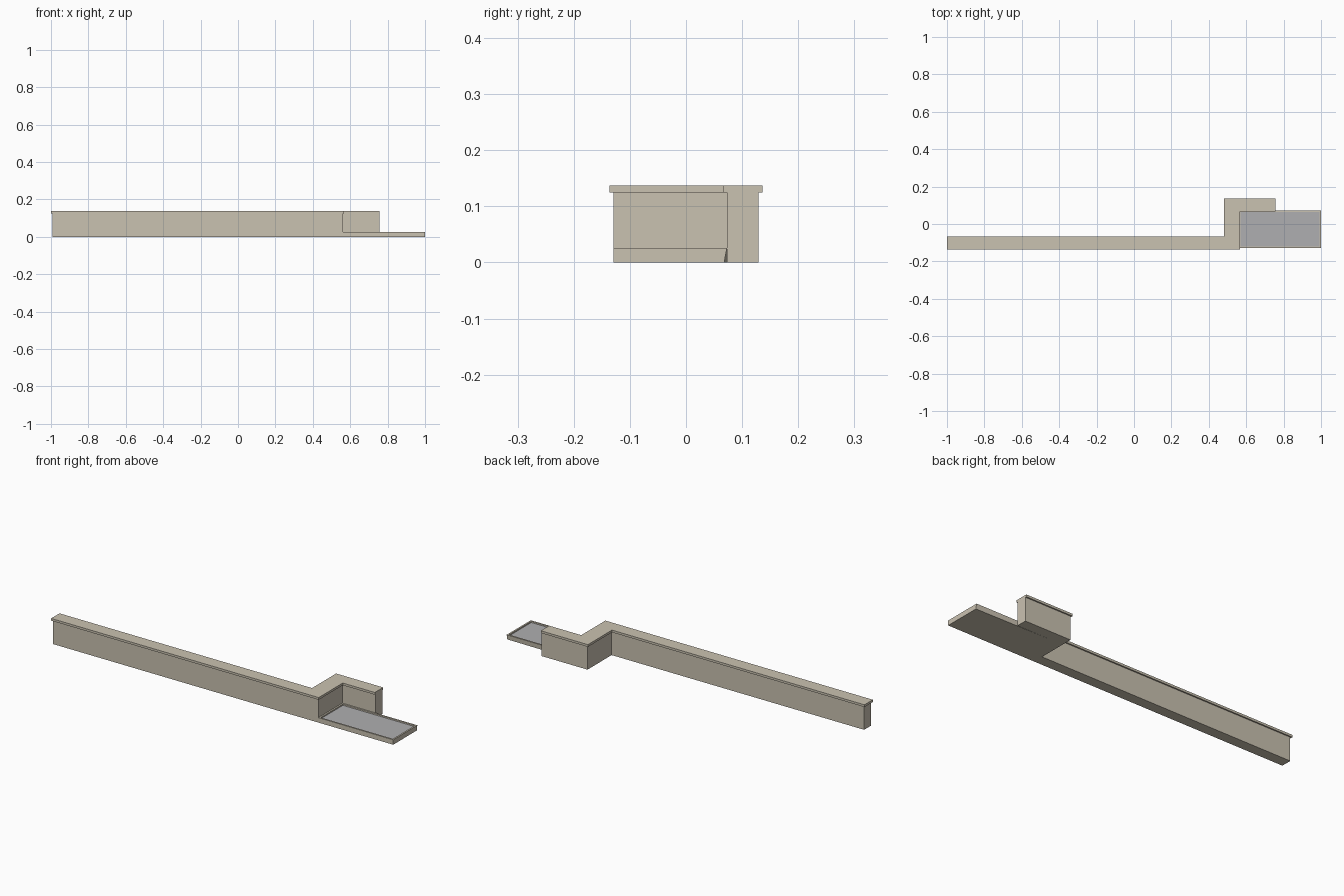
import bpy, bmesh

cube = bpy.data.objects.get("Cube")
if cube:
    bpy.data.objects.remove(cube, do_unlink=True)


def material(name, colour):
    m = bpy.data.materials.new(name)
    m.use_nodes = True
    m.diffuse_color = (*colour, 1)
    m.node_tree.nodes["Principled BSDF"].inputs["Base Color"].default_value = (*colour, 1)
    return m


stone = material("beige stone", (0.59, 0.54, 0.44))
paving = material("grey paving", (0.43, 0.43, 0.44))


def add_object(name, bm, *mats):
    bmesh.ops.recalc_face_normals(bm, faces=bm.faces)
    mesh = bpy.data.meshes.new(name)
    bm.to_mesh(mesh)
    bm.free()
    for m in mats:
        mesh.materials.append(m)
    obj = bpy.data.objects.new(name, mesh)
    bpy.context.collection.objects.link(obj)
    return obj


def prism(outline, z0, z1):
    bm = bmesh.new()
    base = bm.faces.new([bm.verts.new((x, y, z0)) for x, y in outline])
    top = bmesh.ops.extrude_face_region(bm, geom=[base])
    for v in top["geom"]:
        if isinstance(v, bmesh.types.BMVert):
            v.co.z = z1
    return bm


def stepped_outline(grow):
    """Stepped wall plan, widened by grow; the short arm keeps a flush end."""
    left, leg0, leg1, end = -0.993 - grow, 0.487 - grow, 0.561 + grow, 0.756
    outer, inner = 0.129 + grow, 0.073 - grow
    return [(left, -outer), (leg1, -outer), (leg1, inner), (end, inner),
            (end, outer), (leg0, outer), (leg0, -inner), (left, -inner)]


# Stepped wall and its overhanging coping
add_object("wall", prism(stepped_outline(0), 0, 0.125), stone)
add_object("wall_coping", prism(stepped_outline(0.007), 0.125, 0.137), stone)

# Low slab with a raised rim around a sunken paved surface
bm = prism([(0.561, -0.129), (1, -0.129), (1, 0.073), (0.561, 0.073)], 0, 0.026)
bmesh.ops.recalc_face_normals(bm, faces=bm.faces)
top = max(bm.faces, key=lambda f: f.calc_center_median().z)
bmesh.ops.inset_region(bm, faces=[top], thickness=0.012)
bmesh.ops.inset_region(bm, faces=[top], thickness=0.001, depth=-0.006)
top.material_index = 1
# Slightly pulled-in lower rear corner
for v in bm.verts:
    if v.co.x > 0.99 and v.co.y > 0.07 and v.co.z < 0.01:
        v.co.y -= 0.005
add_object("paved_slab", bm, stone, paving)
